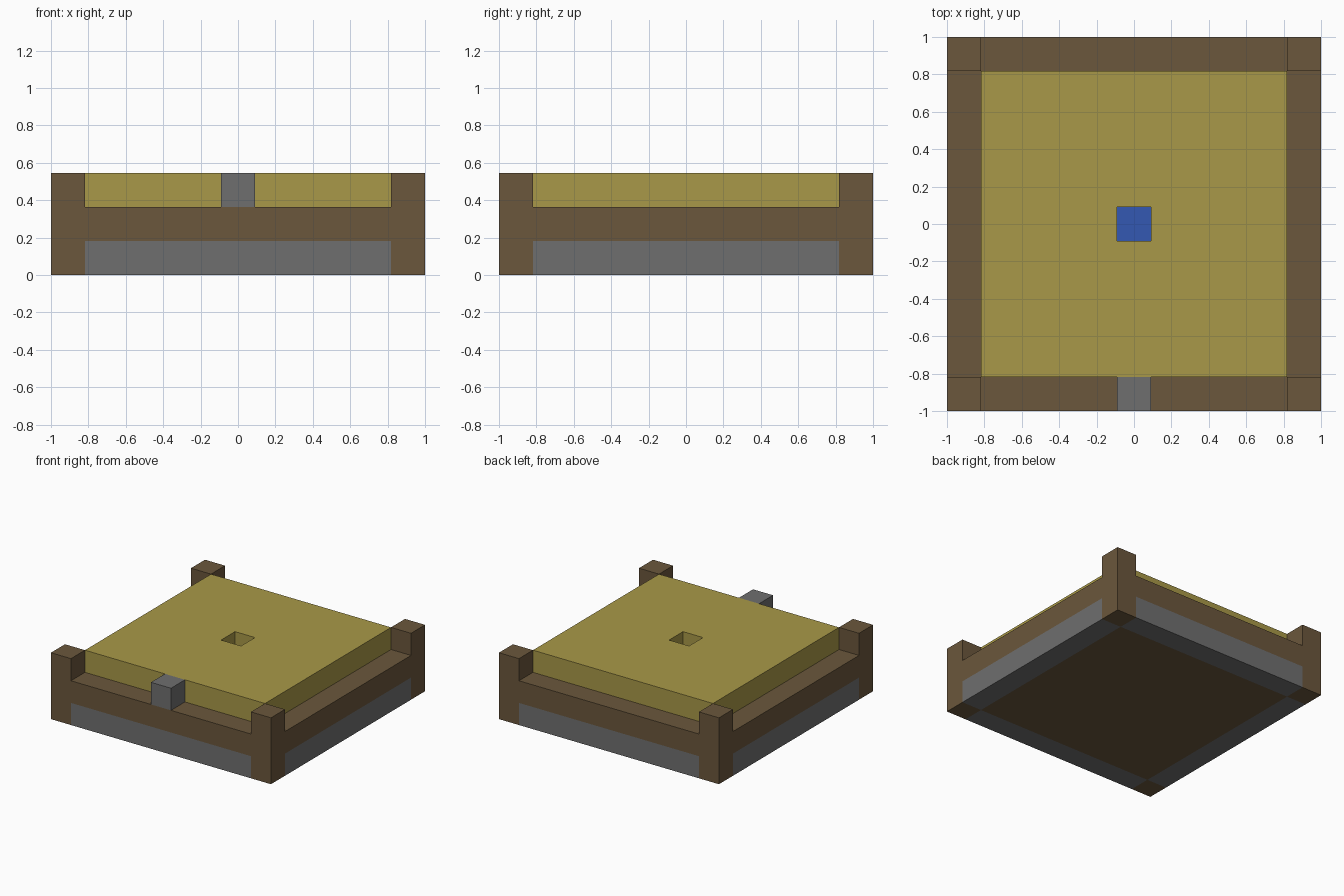
import bpy, bmesh
from mathutils import Vector

if "Cube" in bpy.data.objects:
    bpy.data.objects.remove(bpy.data.objects["Cube"], do_unlink=True)

U = 2 / 11            # one block
OUT, IN = 1.0, 1 - U  # outer edge, inner edge of the rim


def material(name, rgb):
    linear = [((c / 255 + 0.055) / 1.055) ** 2.4 for c in rgb] + [1]
    m = bpy.data.materials.new(name)
    m.use_nodes = True
    m.diffuse_color = linear
    m.node_tree.nodes["Principled BSDF"].inputs["Base Color"].default_value = linear
    return m


wood = material("brown wood", (107, 87, 60))
straw = material("straw yellow", (169, 153, 72))
stone = material("grey stone", (111, 111, 111))
water = material("blue water", (52, 88, 178))


def prism(name, outline, z0, z1, mat):
    """Extrude a flat outline from z0 up to z1."""
    bm = bmesh.new()
    base = bm.faces.new([bm.verts.new((x, y, z0)) for x, y in outline])
    top = bmesh.ops.extrude_face_region(bm, geom=[base])["geom"]
    moved = [v for v in top if isinstance(v, bmesh.types.BMVert)]
    bmesh.ops.translate(bm, verts=moved, vec=Vector((0, 0, z1 - z0)))
    bmesh.ops.recalc_face_normals(bm, faces=bm.faces)
    mesh = bpy.data.meshes.new(name)
    bm.to_mesh(mesh)
    bm.free()
    mesh.materials.append(mat)
    obj = bpy.data.objects.new(name, mesh)
    bpy.context.collection.objects.link(obj)
    return obj


def box(name, x0, x1, y0, y1, z0, z1, mat):
    return prism(name, [(x0, y0), (x1, y0), (x1, y1), (x0, y1)], z0, z1, mat)


# Wooden floor and the cross-shaped frame between the posts
box("base_floor", -IN, IN, -IN, IN, 0, U, wood)
cross = []
for sx, sy in ((1, 1), (-1, 1), (-1, -1), (1, -1)):
    corner = [(sx * OUT, sy * IN), (sx * IN, sy * IN), (sx * IN, sy * OUT)]
    cross += corner if sx * sy > 0 else corner[::-1]
prism("middle_frame", cross, U, 2 * U, wood)

# Corner posts, full height
for sx, side in ((1, "left"), (-1, "right")):
    for sy, end in ((1, "back"), (-1, "front")):
        xs = sorted((sx * IN, sx * OUT))
        ys = sorted((sy * IN, sy * OUT))
        box(f"{end}_{side}_post", *xs, *ys, 0, 3 * U, wood)

# Stone footings between the posts
for s, end, side in ((1, "back", "left"), (-1, "front", "right")):
    near, far = sorted((s * IN, s * OUT))
    box(f"{end}_footing", -IN, IN, near, far, 0, U, stone)
    box(f"{side}_footing", near, far, -IN, IN, 0, U, stone)

# Straw layer: four blocks' worth of border merged around a square hole
bed = box("straw_bed", -IN, IN, -IN, IN, 2 * U, 3 * U, straw)
cutter = box("hole_cutter", -U / 2, U / 2, -U / 2, U / 2, U, 4 * U, straw)
cutter.hide_render = True
cutter.hide_set(True)
cut = bed.modifiers.new("hole", 'BOOLEAN')
cut.operation = 'DIFFERENCE'
cut.solver = 'EXACT'
cut.object = cutter
bpy.context.view_layer.objects.active = bed
bpy.ops.object.modifier_apply(modifier=cut.name)
bpy.data.objects.remove(cutter, do_unlink=True)

# Water at the bottom of the hole
box("water", -U / 2, U / 2, -U / 2, U / 2, 2 * U, 2 * U + 0.003, water)

# Stone block on the front ledge
box("front_block", -U / 2, U / 2, -OUT, -IN, 2 * U, 3 * U, stone)
